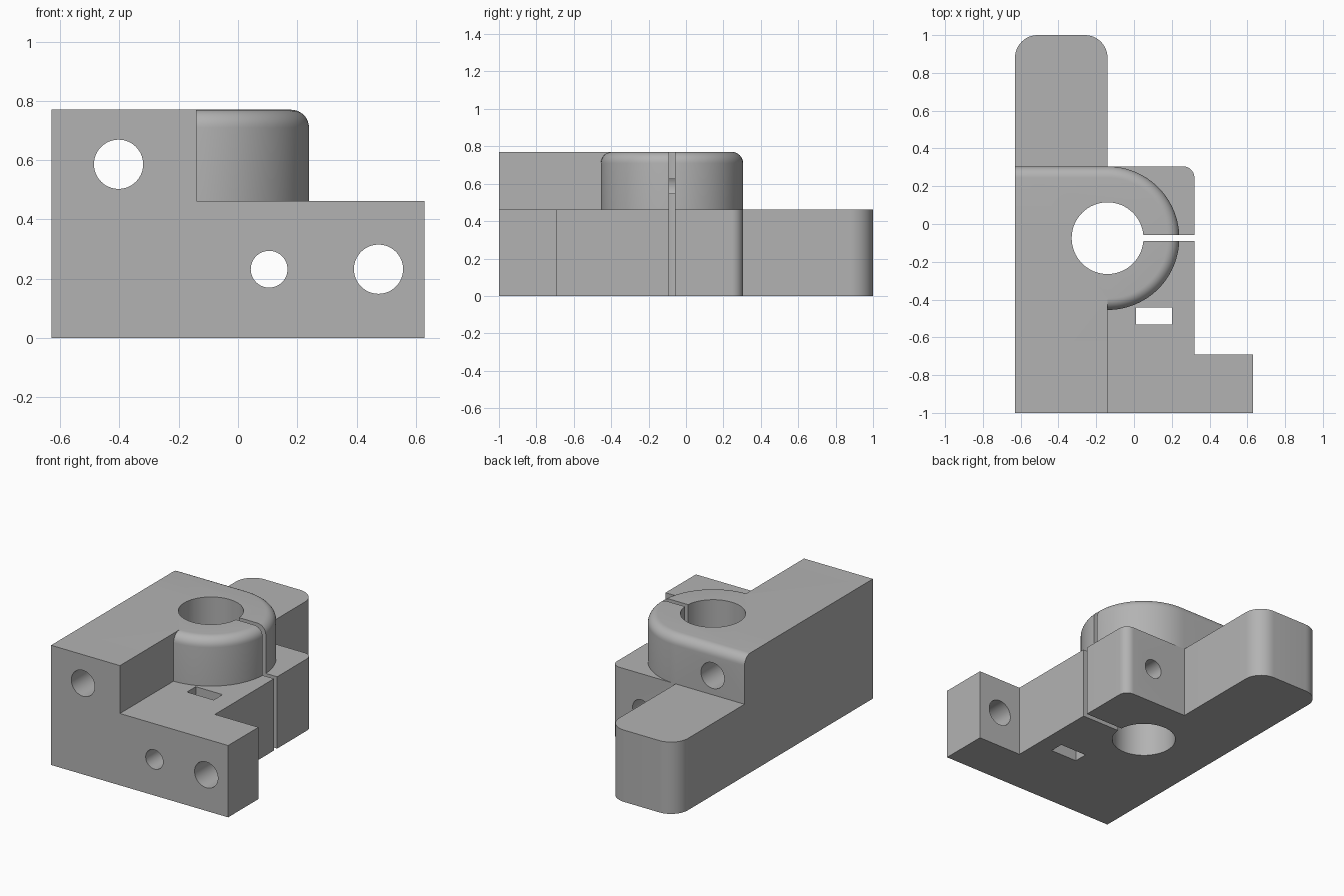
import bpy, bmesh, math
from mathutils import Matrix

if "Cube" in bpy.data.objects:
    bpy.data.objects.remove(bpy.data.objects["Cube"], do_unlink=True)

TOP, STEP = 0.77, 0.462            # heights of the upper and lower levels
LEFT, WALL, BACK = -0.63, -0.14, 0.305
HUB_Y, HUB_R = -0.075, 0.38

grey = bpy.data.materials.new("plain grey")
grey.use_nodes = True
grey.diffuse_color = (0.45, 0.45, 0.45, 1)
grey.node_tree.nodes["Principled BSDF"].inputs["Base Color"].default_value = grey.diffuse_color


def arc(cx, cy, r, start, end, n=12):
    """Points along a circular arc, angles in degrees."""
    angles = [math.radians(start + (end - start) * i / n) for i in range(n + 1)]
    return [(cx + r * math.cos(a), cy + r * math.sin(a)) for a in angles]


def add_object(name, bm):
    bmesh.ops.recalc_face_normals(bm, faces=bm.faces)
    mesh = bpy.data.meshes.new(name)
    bm.to_mesh(mesh)
    bm.free()
    mesh.materials.append(grey)
    obj = bpy.data.objects.new(name, mesh)
    bpy.context.collection.objects.link(obj)
    return obj


def prism(name, outline, z0, z1, round_top=None):
    """Extrude an outline; optionally round the top edges picked by a rule."""
    bm = bmesh.new()
    base = bm.faces.new([bm.verts.new((x, y, z0)) for x, y in outline])
    new = bmesh.ops.extrude_face_region(bm, geom=[base])["geom"]
    bmesh.ops.translate(bm, vec=(0, 0, z1 - z0),
                        verts=[v for v in new if isinstance(v, bmesh.types.BMVert)])
    if round_top:
        edges = [e for e in bm.edges
                 if all(v.co.z > z1 - 0.001 for v in e.verts) and round_top(e)]
        bmesh.ops.bevel(bm, geom=edges, offset=0.06, segments=8, profile=0.5,
                        affect='EDGES')
    return add_object(name, bm)


def box(name, x0, x1, y0, y1, z0, z1):
    return prism(name, [(x0, y0), (x1, y0), (x1, y1), (x0, y1)], z0, z1)


def cylinder(name, r, depth, matrix):
    bm = bmesh.new()
    bmesh.ops.create_cone(bm, cap_ends=True, segments=64, radius1=r, radius2=r,
                          depth=depth, matrix=matrix)
    return add_object(name, bm)


def cross_hole(name, x, z, r, y0, y1):
    turn = Matrix.Rotation(math.pi / 2, 4, 'X')
    return cylinder(name, r, y1 - y0, Matrix.Translation((x, (y0 + y1) / 2, z)) @ turn)


# Lower plate with foot, rounded clamp corner and rounded tail
outline = [(LEFT, -1), (0.63, -1), (0.63, -0.692), (0.32, -0.692)]
outline += arc(0.26, BACK - 0.06, 0.06, 0, 90)
outline += [(WALL, BACK)]
outline += arc(WALL - 0.12, 0.88, 0.12, 0, 90)
outline += arc(LEFT + 0.12, 0.88, 0.12, 90, 180)
body = prism("clamp_bracket", outline, 0, STEP)

# Raised bar and round hub with a softened rim
bar = box("raised_bar", LEFT, WALL, -1, 0, STEP, TOP)
hub_outline = [(LEFT, HUB_Y - HUB_R)] + arc(WALL, HUB_Y, HUB_R, -90, 90, 48) + [(LEFT, BACK)]
hub = prism("round_hub", hub_outline, STEP, TOP,
            lambda e: any(v.co.x > LEFT + 0.01 for v in e.verts))

# Cutters: bore, clamp slit, nut pocket and the three cross holes
cutters = [
    cylinder("bore_cutter", 0.19, 3, Matrix.Translation((WALL, HUB_Y, 0))),
    box("slit_cutter", WALL, 0.5, HUB_Y - 0.016, HUB_Y + 0.016, -1, 1),
    box("nut_pocket_cutter", 0.01, 0.2, -0.533, -0.443, -1, 1),
    cross_hole("bar_hole_cutter", -0.403, 0.586, 0.083, -1.2, 0.6),
    cross_hole("clamp_screw_cutter", 0.105, 0.232, 0.062, -1.2, 0.6),
    cross_hole("foot_hole_cutter", 0.474, 0.232, 0.083, -1.2, -0.5),
]

steps = [(o, 'UNION') for o in (bar, hub)] + [(o, 'DIFFERENCE') for o in cutters]
for obj, operation in steps:
    mod = body.modifiers.new(obj.name, 'BOOLEAN')
    mod.operation, mod.solver, mod.object = operation, 'EXACT', obj

# Bake the cuts, then remove the helpers
bpy.context.view_layer.update()
graph = bpy.context.evaluated_depsgraph_get()
finished = bpy.data.meshes.new_from_object(body.evaluated_get(graph))
body.modifiers.clear()
body.data = finished
for obj, _ in steps:
    bpy.data.objects.remove(obj, do_unlink=True)

finished.materials.clear()
finished.materials.append(grey)
for face in finished.polygons:
    face.material_index = 0

bpy.ops.object.select_all(action='DESELECT')
body.select_set(True)
bpy.context.view_layer.objects.active = body
bpy.ops.object.shade_smooth_by_angle(angle=math.radians(30))
